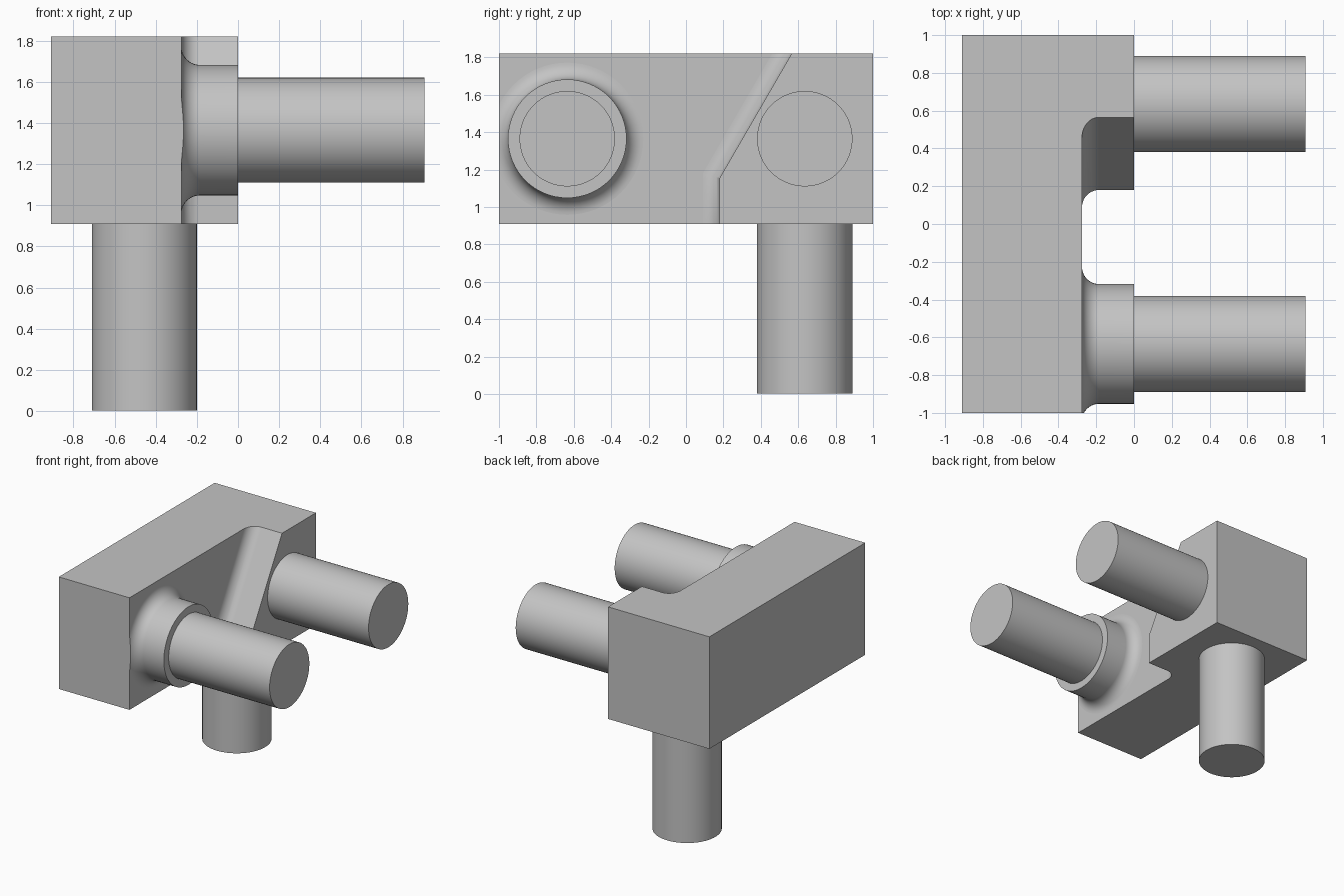
import bpy, bmesh, math
from mathutils import Matrix, Vector

cube = bpy.data.objects.get("Cube")
if cube:
    bpy.data.objects.remove(cube, do_unlink=True)

# Main dimensions
BOTTOM, TOP = 0.91, 1.82
MID_Z = (BOTTOM + TOP) / 2
END_X, WALL_X = -0.91, -0.275     # back of the body and its side wall
PIN_Y, PIN_R, PIN_LEN = 0.635, 0.255, 0.907
COLLAR_R, FILLET, STEPS = 0.317, 0.09, 10

grey = bpy.data.materials.new("plain grey")
grey.use_nodes = True
grey.diffuse_color = (0.55, 0.55, 0.55, 1)
grey.node_tree.nodes["Principled BSDF"].inputs["Base Color"].default_value = grey.diffuse_color


def make(name, bm):
    bmesh.ops.recalc_face_normals(bm, faces=bm.faces)
    mesh = bpy.data.meshes.new(name)
    bm.to_mesh(mesh)
    bm.free()
    obj = bpy.data.objects.new(name, mesh)
    mesh.materials.append(grey)
    bpy.context.collection.objects.link(obj)
    return obj


def box(name, low, high):
    low, high = Vector(low), Vector(high)
    bm = bmesh.new()
    bmesh.ops.create_cube(bm, size=1, matrix=Matrix.Translation((low + high) / 2)
                          @ Matrix.Diagonal((*(high - low), 1)))
    return make(name, bm)


def loft(name, rings):
    """Closed solid through rings of equal point count."""
    bm = bmesh.new()
    rows = [[bm.verts.new(p) for p in ring] for ring in rings]
    for a, b in zip(rows, rows[1:]):
        for i in range(len(a)):
            j = (i + 1) % len(a)
            bm.faces.new((a[i], a[j], b[j], b[i]))
    bm.faces.new(rows[0])
    bm.faces.new(rows[-1])
    return make(name, bm)


def combine(target, tool, operation):
    mod = target.modifiers.new("combine", "BOOLEAN")
    mod.operation, mod.solver, mod.object = operation, "EXACT", tool
    bpy.context.view_layer.objects.active = target
    bpy.ops.object.modifier_apply(modifier=mod.name)
    bpy.data.objects.remove(tool, do_unlink=True)


def smooth(obj):
    bpy.ops.object.select_all(action="DESELECT")
    obj.select_set(True)
    bpy.context.view_layer.objects.active = obj
    bpy.ops.object.shade_smooth_by_angle(angle=math.radians(25))
    mod = obj.modifiers.new("flat face normals", "WEIGHTED_NORMAL")
    mod.keep_sharp = True


# Depth and outward offset of the concave fillet, from the wall out to x = 0
levels = [(WALL_X - 0.1, FILLET)]
for i in range(STEPS + 1):
    a = math.pi / 2 * i / STEPS
    levels.append((WALL_X + FILLET * (1 - math.cos(a)), FILLET * (1 - math.sin(a))))
levels.append((0, 0))


def step_outline(x, d):
    # Upright edge, then an edge leaning back, both moved outward by d
    return [(x, 1, BOTTOM), (x, 1, TOP),
            (x, 0.565 - d / math.cos(math.pi / 6), TOP),
            (x, 0.18 - d, 1.155 + d * math.tan(math.pi / 12)),
            (x, 0.18 - d, BOTTOM)]


def collar_ring(x, d, n=64):
    r = COLLAR_R + d
    return [(x, -PIN_Y + r * math.cos(math.tau * k / n),
             MID_Z + r * math.sin(math.tau * k / n)) for k in range(n)]


# Body: block, raised step and round collar, trimmed at the block's front
body = box("body", (END_X, -1, BOTTOM), (WALL_X, 1, TOP))
step = loft("step", [step_outline(*lv) for lv in levels])
collar = loft("collar", [collar_ring(*lv) for lv in levels])
trim = box("trim", (-0.8, -1, BOTTOM), (0.5, 1, TOP))
combine(collar, trim, "INTERSECT")
combine(body, step, "UNION")
combine(body, collar, "UNION")
smooth(body)


# Pins
def pin(name, base, direction):
    direction = Vector(direction)
    turn = direction.to_track_quat("Z", "Y").to_matrix().to_4x4()
    bm = bmesh.new()
    bmesh.ops.create_cone(bm, cap_ends=True, segments=64, radius1=PIN_R,
                          radius2=PIN_R, depth=PIN_LEN,
                          matrix=Matrix.Translation(Vector(base) + direction * PIN_LEN / 2) @ turn)
    # The end seated against the body stays open
    seat = min((f for f in bm.faces if len(f.verts) > 4),
               key=lambda f: f.calc_center_median().dot(direction))
    bmesh.ops.delete(bm, geom=[seat], context="FACES_ONLY")
    smooth(make(name, bm))


pin("front_pin", (0, -PIN_Y, MID_Z), (1, 0, 0))
pin("back_pin", (0, PIN_Y, MID_Z), (1, 0, 0))
pin("lower_pin", (END_X / 2, PIN_Y, BOTTOM), (0, 0, -1))
